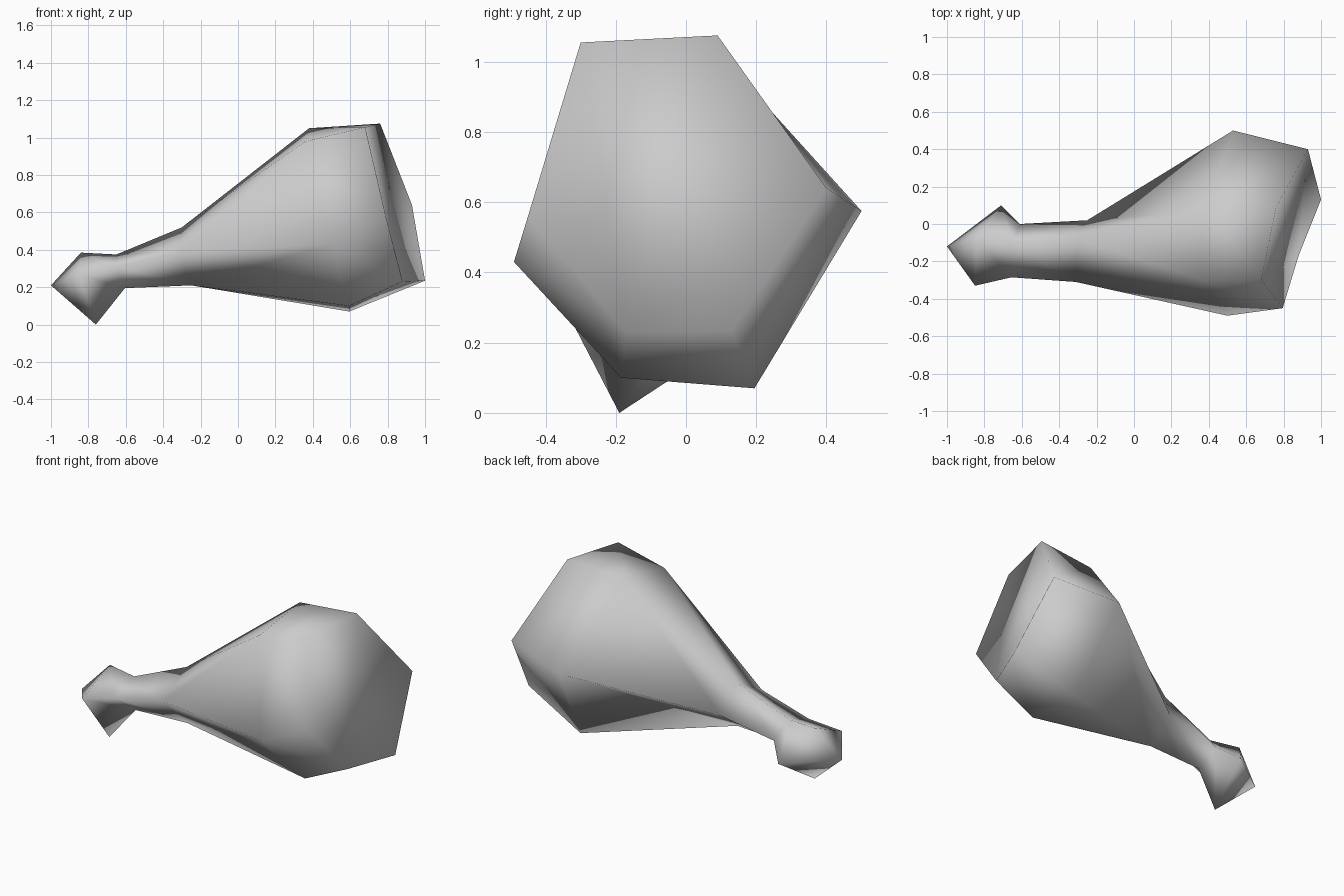
import bpy, bmesh

if "Cube" in bpy.data.objects:
    bpy.data.objects.remove(bpy.data.objects["Cube"])

grey = bpy.data.materials.new("light grey")
grey.diffuse_color = (0.6, 0.6, 0.6, 1)
grey.use_nodes = True
grey.node_tree.nodes["Principled BSDF"].inputs["Base Color"].default_value = grey.diffuse_color

bm = bmesh.new()


def points(*coords):
    return [bm.verts.new(c) for c in coords]


# Stations along the drumstick: four-sided bone (top, back, bottom, front)
tip = bm.verts.new((-1, -.12, .21))
knuckle = points((-.84, -.07, .385), (-.71, .10, .19), (-.76, -.19, 0), (-.85, -.33, .27))
shaft = points((-.65, -.10, .375), (-.61, 0, .27), (-.605, -.15, .195), (-.655, -.285, .31))
neck = points((-.30, -.08, .52), (-.25, .02, .34), (-.25, -.15, .21), (-.31, -.31, .39))

# Six-sided meat, counted from the front top edge round the back
belly = points((.36, -.30, .98), (.38, .07, 1.05), (.53, .5, .575),
               (.595, .195, .07), (.595, -.185, .1), (.5, -.49, .43))
end = points((.68, -.3, 1.055), (.76, .09, 1.075), (.93, .4, .64),
             (1, .13, .235), (.88, -.17, .23), (.795, -.45, .56))


def bridge(a, b, flips):
    """Join two equal rings; flips picks the quad diagonals."""
    n = len(a)
    for i in range(n):
        j = (i + 1) % n
        if i in flips:
            bm.faces.new((a[i], b[i], b[j]))
            bm.faces.new((a[i], b[j], a[j]))
        else:
            bm.faces.new((a[i], b[i], a[j]))
            bm.faces.new((a[j], b[i], b[j]))


# Bone knuckle and shaft
for i in range(4):
    bm.faces.new((tip, knuckle[i], knuckle[(i + 1) % 4]))
bridge(knuckle, shaft, ())
bridge(shaft, neck, ())

# Meat swelling from four to six sides: belly corners reached by each neck corner
for i, reach in enumerate(((0, 1), (1, 2), (2, 3, 4, 5), (5, 0))):
    for p, q in zip(reach, reach[1:]):
        bm.faces.new((neck[i], belly[p], belly[q]))
    bm.faces.new((neck[i], belly[reach[-1]], neck[(i + 1) % 4]))

# Meat sides and rounded end
bridge(belly, end, (1, 2, 3))
for i in range(4):
    a, b = end[(5 + i) % 6], end[(6 + i) % 6]
    bm.faces.new((end[4], a, b))
bmesh.ops.recalc_face_normals(bm, faces=bm.faces[:])

mesh = bpy.data.meshes.new("drumstick")
bm.to_mesh(mesh)
bm.free()
mesh.materials.append(grey)
obj = bpy.data.objects.new("drumstick", mesh)
bpy.context.collection.objects.link(obj)
bpy.context.view_layer.objects.active = obj
obj.select_set(True)
bpy.ops.object.shade_smooth()
